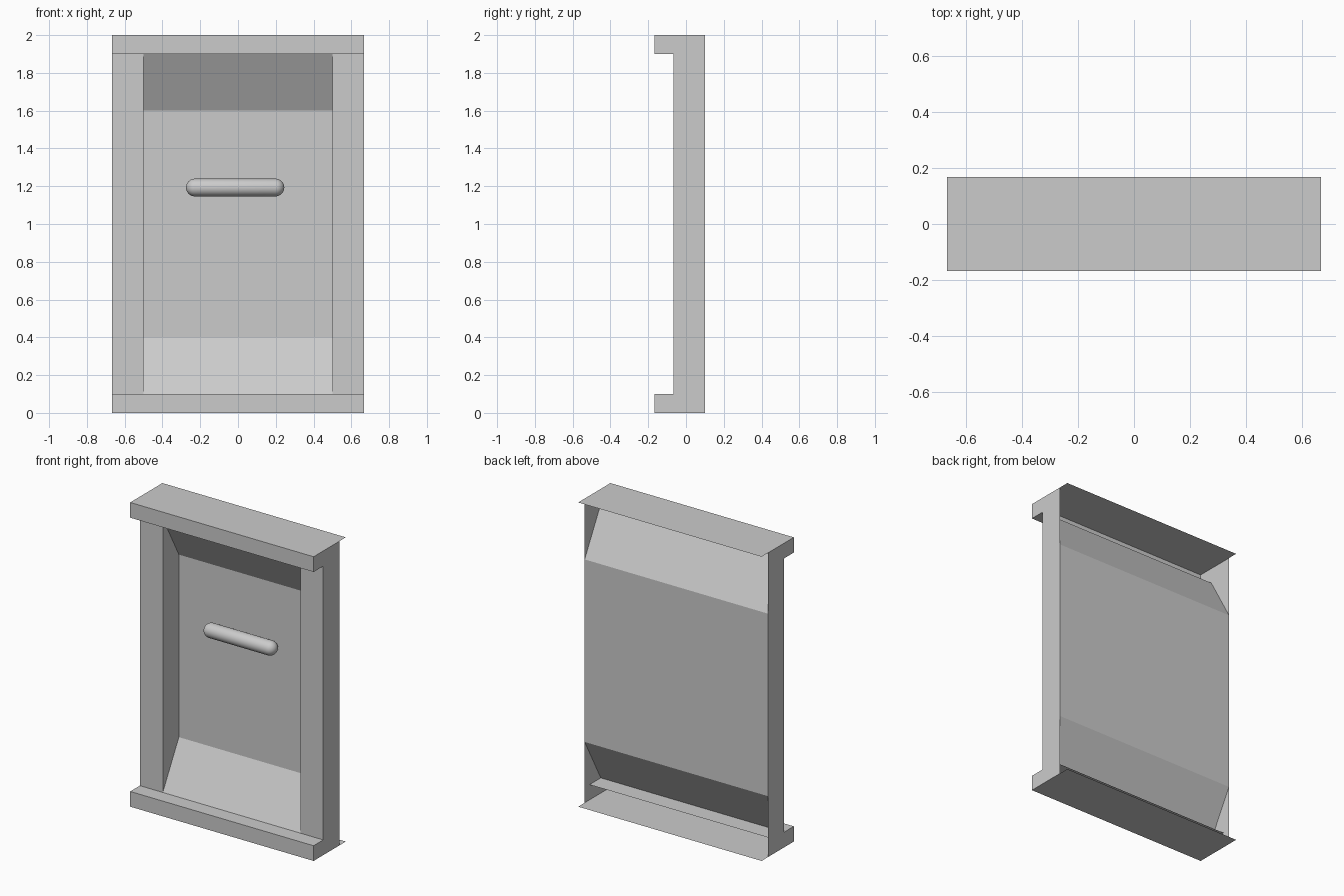
import bpy, bmesh
from mathutils import Matrix

if "Cube" in bpy.data.objects:
    bpy.data.objects.remove(bpy.data.objects["Cube"])

W, D = 0.667, 0.167      # half width, half depth of the frame
F, B = -0.067, 0.1       # front and back of the door body
INNER = 0.5              # inner edge of the posts


def make(name, polys):
    """Mesh object from a few polygons, with shared corners welded."""
    bm = bmesh.new()
    for p in polys:
        bm.faces.new([bm.verts.new(v) for v in p])
    bmesh.ops.remove_doubles(bm, verts=bm.verts, dist=1e-5)
    return finish(name, bm)


def finish(name, bm):
    me = bpy.data.meshes.new(name)
    bm.to_mesh(me)
    bm.free()
    ob = bpy.data.objects.new(name, me)
    bpy.context.collection.objects.link(ob)
    return ob


def ribbon(name, profile):
    """Sweep an open (y, z) profile across the full width."""
    return make(name, [[(-W, *a), (W, *a), (W, *b), (-W, *b)]
                       for a, b in zip(profile, profile[1:])])


# Top and bottom rails: open-backed sheets
ribbon("top_rail", [(F, 1.9), (-D, 1.9), (-D, 2), (D, 2)])
ribbon("bottom_rail", [(D, 0), (-D, 0), (-D, 0.1), (0.05, 0.1)])

# Recessed panel with sloping ends
ribbon("panel", [(F, 0.1), (B, 0.4), (B, 1.6), (F, 1.9)])

# Side post: outer wall, front strip and inner reveal, mirrored
outer = [(-D, 0), (B, 0), (B, 2), (-D, 2), (-D, 1.9), (F, 1.9), (F, 0.1), (-D, 0.1)]
reveal = [(F, 0.1), (F, 1.9), (B, 1.6), (B, 0.4)]
post = make("side_posts", [
    [(W, y, z) for y, z in outer],
    [(INNER, F, 0.1), (W, F, 0.1), (W, F, 1.9), (INNER, F, 1.9)],
    [(INNER, y, z) for y, z in reveal],
])
post.modifiers.new("Mirror", 'MIRROR').use_mirror_merge = False

# Handle: round-ended bar, a sphere stretched at its middle band
R, LENGTH = 0.047, 0.52
bm = bmesh.new()
bmesh.ops.create_uvsphere(bm, u_segments=32, v_segments=17, radius=R,
                          matrix=Matrix.Rotation(1.5707963, 4, 'Y'))
for v in bm.verts:
    v.co.x += (LENGTH / 2 - R) * (1 if v.co.x > 0 else -1)
for f in bm.faces:
    f.smooth = True
handle = finish("handle", bm)
handle.location = (-0.015, 0.05, 1.193)
